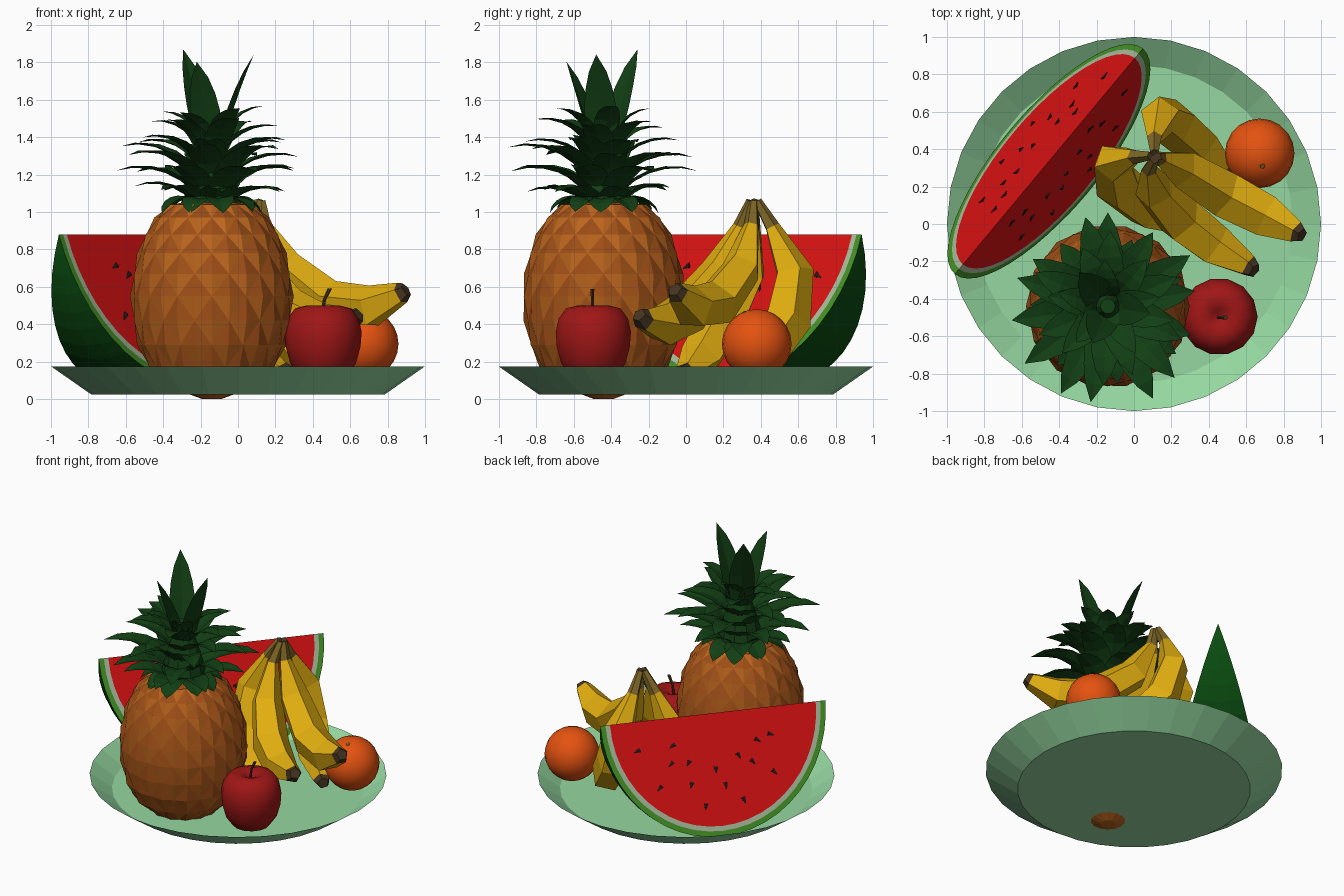
import bpy, bmesh, math, random
from mathutils import Vector, Matrix

if "Cube" in bpy.data.objects:
    bpy.data.objects.remove(bpy.data.objects["Cube"])

random.seed(4)
TAU = 2 * math.pi


def mat(name, r, g, b):
    m = bpy.data.materials.new(name)
    m.diffuse_color = (r, g, b, 1)
    m.use_nodes = True
    m.node_tree.nodes["Principled BSDF"].inputs["Base Color"].default_value = m.diffuse_color
    return m


PLATE = mat("plate_green", .30, .68, .35)
SKIN = mat("pineapple_skin", .50, .13, .012)
SKIN2 = mat("pineapple_skin_deep", .34, .075, .008)
LEAF = mat("leaf_green", .006, .05, .007)
BANANA = mat("banana_yellow", .75, .42, .005)
DARK = mat("dark_brown", .06, .035, .015)
STEM = mat("banana_stem_brown", .22, .14, .02)
APPLE = mat("apple_red", .35, .008, .008)
ORANGE = mat("orange_peel", .78, .085, .005)
FLESH = mat("melon_red", .72, .006, .006)
PALE = mat("melon_pale", .42, .52, .35)
GREEN = mat("melon_green", .06, .3, .02)
RIND = mat("melon_rind", .003, .07, .005)
SEED = mat("seed_black", .02, .01, .01)


def finish(name, bm, mats, loc=(0, 0, 0), smooth=False, rot=0, fix=True):
    bmesh.ops.remove_doubles(bm, verts=bm.verts, dist=1e-4)
    if fix:
        bmesh.ops.recalc_face_normals(bm, faces=bm.faces)
    me = bpy.data.meshes.new(name)
    for f in bm.faces:
        f.smooth = smooth
    bm.to_mesh(me)
    bm.free()
    for m in mats:
        me.materials.append(m)
    ob = bpy.data.objects.new(name, me)
    ob.location = loc
    ob.rotation_euler.z = rot
    bpy.context.collection.objects.link(ob)
    return ob


def bridge(bm, a, b, mi=0, closed=True):
    n = len(a)
    for i in range(n if closed else n - 1):
        j = (i + 1) % n
        bm.faces.new((a[i], a[j], b[j], b[i])).material_index = mi


def ring(bm, r, z, n, off=0.0):
    return [bm.verts.new((r * math.cos(TAU * (i + off) / n), r * math.sin(TAU * (i + off) / n), z))
            for i in range(n)]


def lathe(name, prof, n, mats, loc=(0, 0, 0), smooth=False):
    bm = bmesh.new()
    rings = [ring(bm, r, z, n) for r, z in prof]
    for a, b in zip(rings, rings[1:]):
        bridge(bm, a, b)
    bm.faces.new(rings[0][::-1])
    bm.faces.new(rings[-1])
    return finish(name, bm, mats, loc, smooth)


# Plate: thick floor, thin sloping rim
lathe("plate", [(.785, .025), (1, .175), (.85, .073)], 32, [PLATE])

# Pineapple body: staggered rings form diamonds with slightly raised centres
PX, PY = -.14, -.44
prof = [(.05, 0), (.22, .065), (.335, .17), (.392, .29), (.42, .42), (.43, .55), (.418, .67),
        (.393, .78), (.355, .88), (.30, .97), (.22, 1.04), (.1, 1.06)]
N = 14
bm = bmesh.new()
rings = [ring(bm, r - (.006 if 0 < k < len(prof) - 1 else 0), z, N, .5 * (k % 2))
         for k, (r, z) in enumerate(prof)]
for k in range(len(prof) - 2):
    lo, mid, hi = rings[k:k + 3]
    s = k % 2
    r, z = prof[k + 1]
    for i in range(N):
        left, right = mid[(i - 1 + s) % N], mid[(i + s) % N]
        ang = TAU * (i + .5 * s) / N
        c = bm.verts.new(((r + .008) * math.cos(ang), (r + .008) * math.sin(ang), z))
        edge = [lo[i], right, hi[i], left]
        for q, (a, b) in enumerate(zip(edge, edge[1:] + edge[:1])):
            bm.faces.new((a, b, c)).material_index = int(q in (1, 2))
for k, o in ((0, 1), (len(prof) - 1, len(prof) - 2)):
    bm.faces.new(rings[k])
    s = o % 2
    for i in range(N):
        a, b = rings[k][i], rings[k][(i + 1) % N]
        bm.faces.new((a, b, rings[o][i if s else (i + 1) % N]))
finish("pineapple_body", bm, [SKIN, SKIN2], (PX, PY, 0))


# Crown: folded tapering blades in rings
def blade(bm, az, r0, z0, length, width, p0, p1, steps=5):
    out = Vector((math.cos(az), math.sin(az), 0))
    side = Vector((-math.sin(az), math.cos(az), 0))
    p = out * r0 + Vector((0, 0, z0))
    prev = None
    for k in range(steps):
        t = k / steps
        pitch = math.radians(p0 + (p1 - p0) * t)
        d = out * math.cos(pitch) + Vector((0, 0, math.sin(pitch)))
        nrm = Vector((0, 0, math.cos(pitch))) - out * math.sin(pitch)
        w = width / 2 * (.75 + .9 * t - 1.55 * t * t)
        row = [bm.verts.new(v) for v in (p - side * w + nrm * w * .2, p, p + side * w + nrm * w * .2)]
        if prev:
            bridge(bm, prev, row, closed=False)
        prev = row
        p = p + d * length / steps
    tip = bm.verts.new(p)
    for a, b in zip(prev, prev[1:]):
        bm.faces.new((a, b, tip))


bm = bmesh.new()
# count, start radius, start height, length, width, start and end pitch
for k, (n, r, z, l, w, p0, p1) in enumerate([
        (9, .12, 1.07, .19, .18, 0, -65), (7, .10, 1.05, .34, .19, 38, -25),
        (7, .10, 1.11, .44, .20, 42, -22), (7, .09, 1.18, .44, .20, 45, -20),
        (6, .08, 1.26, .40, .19, 48, -18), (6, .07, 1.33, .34, .18, 54, -12),
        (5, .06, 1.38, .28, .16, 66, 0)]):
    for i in range(n):
        blade(bm, TAU * (i + .37 * k) / n + random.uniform(-.12, .12), r, z,
              l * random.uniform(.88, 1.12), w, p0 + random.uniform(-6, 6), p1)
for deg, l in ((130, .54), (248, .47), (350, .51)):
    blade(bm, math.radians(deg), .06, 1.36, l, .2, 74, 66)
finish("pineapple_crown", bm, [LEAF], (PX, PY, 0), fix=False)
lathe("crown_core", [(.16, 1.03), (.12, 1.2), (.04, 1.45)], 10, [LEAF], (PX, PY, 0))


# Bananas: five-sided lofts hanging from one stem
def banana(name, pts):
    pts = [Vector(p) for p in pts]
    radii = [.024, .042, .108, .13, .118, .062, .04]
    n = (pts[3] - pts[0]).cross(pts[-1] - pts[3]).normalized()
    bm = bmesh.new()
    rings = []
    for i, (p, r) in enumerate(zip(pts, radii)):
        t = (pts[min(i + 1, 6)] - pts[max(i - 1, 0)]).normalized()
        u = n.cross(t).normalized()
        v = t.cross(u)
        rings.append([bm.verts.new(p + r * (u * math.cos(TAU * j / 5) + v * math.sin(TAU * j / 5)))
                      for j in range(5)])
    for i in range(6):
        bridge(bm, rings[i], rings[i + 1], 1 if i == 5 else 2 if i == 0 else 0)
    bm.faces.new(rings[0]).material_index = 1
    bm.faces.new(rings[-1]).material_index = 1
    finish(name, bm, [BANANA, DARK, STEM])


banana("banana_right", [(.125, .36, 1.06), (.14, .35, .93), (.25, .30, .70), (.48, .16, .51),
                        (.71, .04, .49), (.87, -.045, .565), (.898, -.06, .585)])
banana("banana_front", [(.11, .345, 1.06), (.08, .29, .92), (.11, .18, .68), (.25, .02, .48),
                        (.43, -.12, .40), (.61, -.225, .425), (.645, -.25, .45)])
banana("banana_left", [(.09, .365, 1.06), (0, .36, .92), (-.11, .33, .68), (-.08, .20, .42),
                       (.07, .08, .22), (.23, 0, .14), (.28, -.03, .14)])
banana("banana_back", [(.11, .38, 1.06), (.11, .46, .92), (.14, .575, .68), (.21, .54, .42),
                       (.35, .42, .24), (.48, .30, .15), (.52, .26, .15)])

# Apple with dimples and a bent stem
lathe("apple", [(.005, .135), (.06, .105), (.125, .12), (.175, .19), (.2, .28), (.206, .36), (.19, .43),
                (.15, .485), (.09, .5), (.04, .48), (.005, .45)], 14, [APPLE], (.455, -.495, 0), True)
bm = bmesh.new()
rows = []
for x, z, r in ((.45, .45, .009), (.462, .53, .009), (.49, .59, .012)):
    rows.append(ring(bm, r, z, 6))
    bmesh.ops.translate(bm, vec=(x, -.5, 0), verts=rows[-1])
for a, b in zip(rows, rows[1:]):
    bridge(bm, a, b)
bm.faces.new(rows[-1])
finish("apple_stem", bm, [DARK])

# Orange with a small navel
bm = bmesh.new()
bmesh.ops.create_uvsphere(bm, u_segments=20, v_segments=12, radius=.186)
finish("orange", bm, [ORANGE], (.672, .378, .295), True)
bm = bmesh.new()
d = Vector((.08, -.37, .92)).normalized()
bmesh.ops.create_cone(bm, cap_ends=True, segments=6, radius1=.02, radius2=.012, depth=.01,
                      matrix=Matrix.Translation(d * .182) @ d.to_track_quat('Z', 'Y').to_matrix().to_4x4())
finish("orange_navel", bm, [STEM], (.672, .378, .295))

# Watermelon wedge: two half-disc cut faces joined by the rind, ridge on top
A, R, HALF = .785, .84, math.radians(18.5)
MLOC, MROT = (-.455, .335, .88), math.radians(50.2)


def melon_pt(phi, t, s):
    q = s * R * math.sin(t)
    return Vector((s * A * math.cos(t), q * math.sin(phi), -q * math.cos(phi)))


bm = bmesh.new()
STEPS = 24


def arc(phi, s):
    return [bm.verts.new(melon_pt(phi, math.pi * i / STEPS, s)) for i in range(STEPS + 1)]


for phi in (-HALF, HALF):
    arcs = [arc(phi, s) for s in (.915, .955, .98, 1)]
    bm.faces.new(arcs[0])
    for mi, (a, b) in enumerate(zip(arcs, arcs[1:])):
        bridge(bm, a, b, min(mi + 1, 2), False)
cols = [arc(HALF * k / 2, 1) for k in range(-2, 3)]
for a, b in zip(cols, cols[1:]):
    bridge(bm, a, b, 3, False)
finish("watermelon_slice", bm, [FLESH, PALE, GREEN, RIND], MLOC, rot=MROT)

# Seeds scattered on both cut faces
bm = bmesh.new()
for side in (-1, 1):
    for i in range(15):
        t = math.pi * (.1 + .8 * (i + random.random() * .6) / 15)
        c = melon_pt(side * HALF, t, (.72, .42, .58)[i % 3] + random.uniform(-.05, .05))
        m = (Matrix.Translation(c) @ Matrix.Rotation(side * HALF, 4, 'X')
             @ Matrix.Rotation(t + math.pi / 2, 4, 'Y') @ Matrix.Diagonal((1, .5, 1, 1)))
        bmesh.ops.create_cone(bm, cap_ends=True, segments=6, radius1=.018, radius2=.004, depth=.045, matrix=m)
finish("watermelon_seeds", bm, [SEED], MLOC, rot=MROT)
